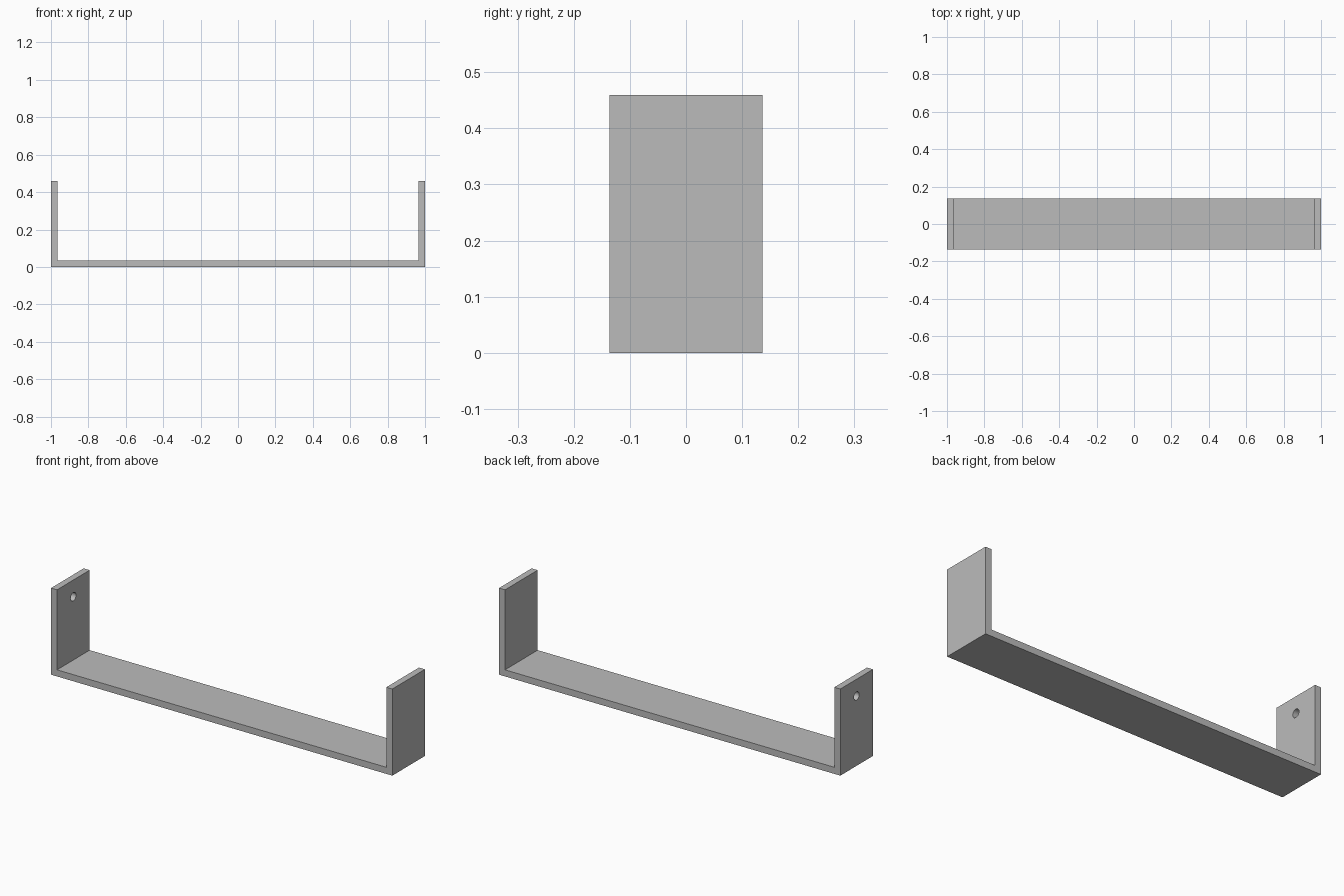
import bpy, bmesh
from mathutils import Matrix

if "Cube" in bpy.data.objects:
    bpy.data.objects.remove(bpy.data.objects["Cube"], do_unlink=True)

DEPTH, HEIGHT, THICK = 0.273, 0.459, 0.035
HOLE_Z, HOLE_R = 0.37, 0.022

grey = bpy.data.materials.new("plain grey")
grey.use_nodes = True
colour = (0.5, 0.5, 0.5, 1)
grey.diffuse_color = colour
grey.node_tree.nodes["Principled BSDF"].inputs["Base Color"].default_value = colour


def add_object(name, bm):
    mesh = bpy.data.meshes.new(name)
    bmesh.ops.recalc_face_normals(bm, faces=bm.faces)
    bm.to_mesh(mesh)
    bm.free()
    mesh.materials.append(grey)
    obj = bpy.data.objects.new(name, mesh)
    bpy.context.collection.objects.link(obj)
    return obj


# U-shaped bracket: one profile extruded along its depth
inner = 1 - THICK
profile = [(-1, 0), (1, 0), (1, HEIGHT), (inner, HEIGHT),
           (inner, THICK), (-inner, THICK), (-inner, HEIGHT), (-1, HEIGHT)]
bm = bmesh.new()
face = bm.faces.new([bm.verts.new((x, -DEPTH / 2, z)) for x, z in profile])
side = bmesh.ops.extrude_face_region(bm, geom=[face])["geom"]
bmesh.ops.translate(bm, vec=(0, DEPTH, 0),
                    verts=[v for v in side if isinstance(v, bmesh.types.BMVert)])
bracket = add_object("bracket", bm)

# Round screw hole through the right upright
bm = bmesh.new()
place = Matrix.Translation((-1 + THICK / 2, 0, HOLE_Z)) @ Matrix.Rotation(1.5707963, 4, "Y")
bmesh.ops.create_cone(bm, cap_ends=True, segments=32, radius1=HOLE_R, radius2=HOLE_R,
                      depth=THICK * 3, matrix=place)
cutter = add_object("hole_cutter", bm)
cutter.hide_render = True

cut = bracket.modifiers.new("screw hole", "BOOLEAN")
cut.operation = "DIFFERENCE"
cut.solver = "EXACT"
cut.object = cutter

# Apply the cut, remove the cutter and keep the edges crisp
bpy.context.view_layer.objects.active = bracket
bracket.select_set(True)
bpy.ops.object.modifier_apply(modifier=cut.name)
bpy.data.objects.remove(cutter, do_unlink=True)
bpy.ops.object.shade_smooth_by_angle(angle=0.5)
